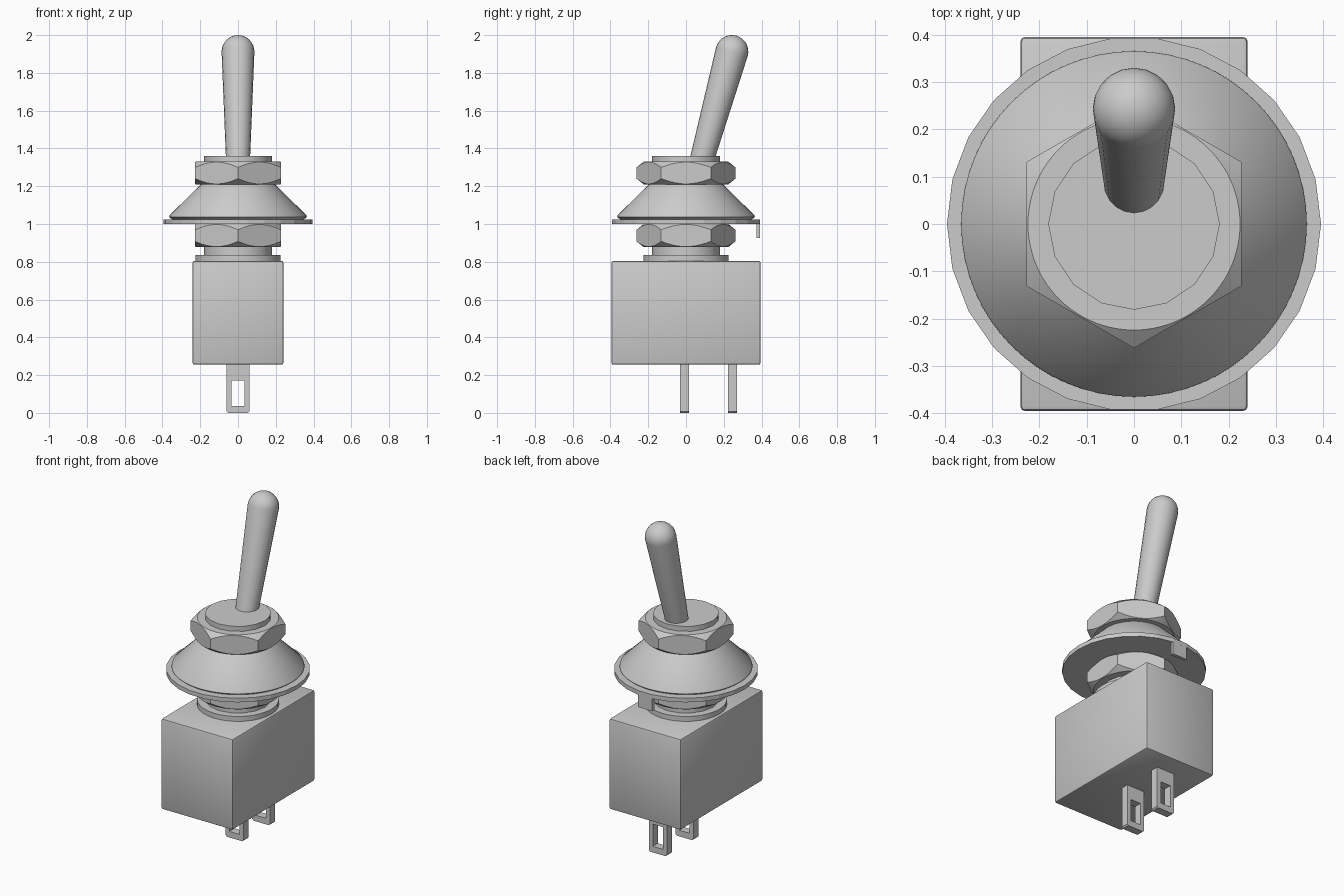
import bpy, bmesh, math

cube = bpy.data.objects.get("Cube")
if cube:
    bpy.data.objects.remove(cube, do_unlink=True)

# Single grey finish
grey = bpy.data.materials.new("plain_grey")
grey.use_nodes = True
colour = (0.6, 0.6, 0.6, 1)
grey.diffuse_color = colour
grey.node_tree.nodes["Principled BSDF"].inputs["Base Color"].default_value = colour


def finish(name, bm, location=(0, 0, 0), smooth=True):
    bmesh.ops.remove_doubles(bm, verts=bm.verts, dist=1e-5)
    bmesh.ops.recalc_face_normals(bm, faces=bm.faces)
    mesh = bpy.data.meshes.new(name)
    bm.to_mesh(mesh)
    bm.free()
    obj = bpy.data.objects.new(name, mesh)
    bpy.context.collection.objects.link(obj)
    obj.location = location
    mesh.materials.append(grey)
    if smooth:
        bpy.ops.object.select_all(action='DESELECT')
        obj.select_set(True)
        bpy.context.view_layer.objects.active = obj
        bpy.ops.object.shade_smooth_by_angle(angle=math.radians(35))
    return obj


def skin(rings):
    """Join rings of points into a capped solid."""
    bm = bmesh.new()
    loops = [[bm.verts.new(p) for p in ring] for ring in rings]
    n = len(loops[0])
    for a, b in zip(loops, loops[1:]):
        for i in range(n):
            j = (i + 1) % n
            bm.faces.new((a[i], a[j], b[j], b[i]))
    bm.faces.new(loops[0])
    bm.faces.new(loops[-1])
    return bm


def lathe(name, profile, sides, smooth=True, location=(0, 0, 0)):
    angles = [math.tau * i / sides for i in range(sides)]
    rings = [[(r * math.cos(a), r * math.sin(a), z) for a in angles]
             for r, z in profile]
    return finish(name, skin(rings), location, smooth)


def box(name, size, location, bevel=0.0):
    bm = bmesh.new()
    bmesh.ops.create_cube(bm, size=1)
    bmesh.ops.scale(bm, vec=size, verts=bm.verts)
    if bevel:
        bmesh.ops.bevel(bm, geom=bm.edges[:], offset=bevel, segments=2,
                        profile=0.5, affect='EDGES')
    return finish(name, bm, location)


def hex_nut(name, z0, z1, apothem=0.227, chamfer_radius=0.224, slope=0.8):
    """Hexagon whose corners are cut by a cone at both ends."""
    sides = 72
    polar = []
    for i in range(sides):
        a = math.tau * i / sides
        off = (a + math.pi / 6) % (math.pi / 3) - math.pi / 6
        polar.append((a, apothem / math.cos(off)))

    def ring(radius, height):
        return [(radius(r) * math.cos(a), radius(r) * math.sin(a), height(r))
                for a, r in polar]

    def drop(r):
        return (r - chamfer_radius) * slope

    rings = [ring(lambda r: chamfer_radius, lambda r: z0),
             ring(lambda r: r, lambda r: z0 + drop(r)),
             ring(lambda r: r, lambda r: z1 - drop(r)),
             ring(lambda r: chamfer_radius, lambda r: z1)]
    return finish(name, skin(rings))


def terminal(name, y, thickness=0.048):
    """Flat solder lug with a rectangular eyelet."""
    bm = bmesh.new()
    w, s, c = 0.06, 0.034, 0.008
    outer = [(-w, 0.27), (-w, c), (c - w, 0), (w - c, 0), (w, c), (w, 0.27)]
    inner = [(-s, 0.172), (-s, 0.037), (s, 0.037), (s, 0.172)]
    o = [bm.verts.new((x, 0, z)) for x, z in outer]
    i = [bm.verts.new((x, 0, z)) for x, z in inner]
    bm.faces.new((o[0], o[1], i[1], i[0]))
    bm.faces.new((o[1], o[2], o[3], o[4], i[2], i[1]))
    bm.faces.new((o[4], o[5], i[3], i[2]))
    bm.faces.new((o[5], o[0], i[0], i[3]))
    result = bmesh.ops.extrude_face_region(bm, geom=bm.faces[:])
    moved = [v for v in result["geom"] if isinstance(v, bmesh.types.BMVert)]
    bmesh.ops.translate(bm, vec=(0, thickness, 0), verts=moved)
    return finish(name, bm, (0, y - thickness / 2, 0), smooth=False)


# Housing and solder lugs
box("housing", (0.48, 0.79, 0.55), (0, 0, 0.53), bevel=0.01)
terminal("middle_terminal", -0.009)
terminal("back_terminal", 0.246)

# Threaded bushing with its collar
lathe("collar", [(0.225, 0.80), (0.225, 0.835)], 32)
lathe("bushing", [(0.181, 0.80), (0.181, 1.36)], 16)

# Mounting nuts
hex_nut("lower_nut", 0.878, 1.0)
hex_nut("upper_nut", 1.21, 1.33)

# Locking washer with bent tab
lathe("locking_washer", [(0.395, 1.0), (0.395, 1.025)], 26, smooth=False)
box("washer_tab", (0.096, 0.02, 0.09), (0, 0.382, 0.97))

# Conical dress ring
lathe("dress_ring", [(0.345, 1.022), (0.365, 1.037), (0.362, 1.047),
                     (0.2, 1.205), (0.19, 1.215)], 64)

# Tapered lever with a domed tip, leaning back
tip, length = 0.087, 0.636
profile = [(0.062, 0)]
for k in range(9):
    a = math.pi / 2 * k / 8
    profile.append((max(tip * math.cos(a), 0.0005), length + tip * math.sin(a)))
lever = lathe("lever", profile, 20, location=(0, 0.073, 1.3))
lever.rotation_euler.x = -math.radians(15.5)
